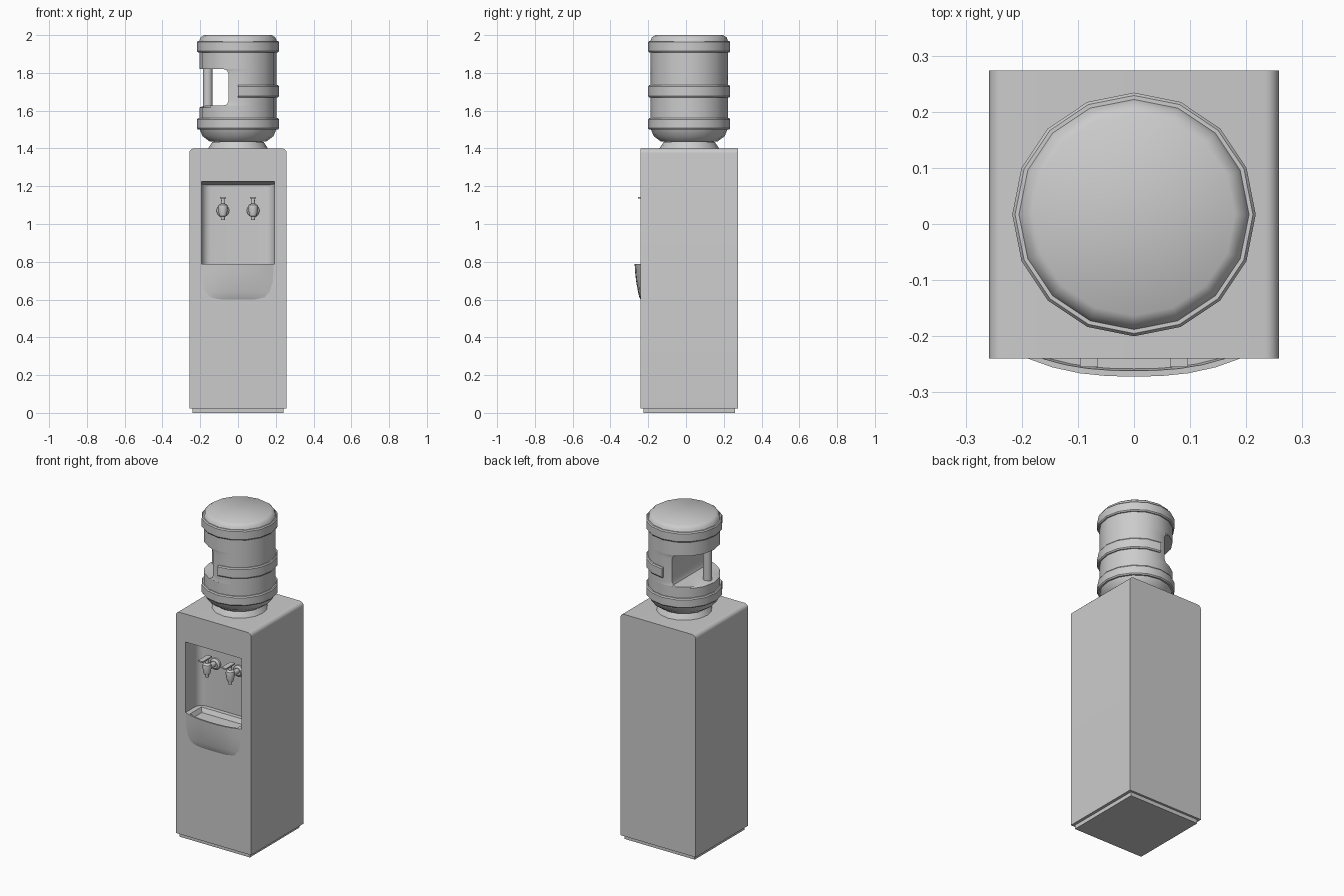
import bpy, bmesh
from math import cos, sin, pi, radians

cube = bpy.data.objects.get("Cube")
if cube:
    bpy.data.objects.remove(cube, do_unlink=True)

grey = bpy.data.materials.new("plain grey")
grey.use_nodes = True
grey.diffuse_color = (0.6, 0.6, 0.6, 1)
for node in grey.node_tree.nodes:
    if node.type == 'BSDF_PRINCIPLED':
        node.inputs["Base Color"].default_value = (0.6, 0.6, 0.6, 1)

FRONT, BACK, HALF = -0.24, 0.274, 0.258
JUG_Y = 0.017
SIDES = 16


def loft(name, sections):
    """Skin a row of closed sections and cap both ends."""
    bm = bmesh.new()
    rings = [[bm.verts.new(p) for p in s] for s in sections]
    n = len(rings[0])
    for a, b in zip(rings, rings[1:]):
        for i in range(n):
            j = (i + 1) % n
            bm.faces.new((a[i], a[j], b[j], b[i]))
    bm.faces.new(rings[0])
    bm.faces.new(rings[-1])
    bmesh.ops.recalc_face_normals(bm, faces=bm.faces)
    mesh = bpy.data.meshes.new(name)
    bm.to_mesh(mesh)
    bm.free()
    mesh.materials.append(grey)
    ob = bpy.data.objects.new(name, mesh)
    bpy.context.collection.objects.link(ob)
    return ob


def activate(ob):
    bpy.ops.object.select_all(action='DESELECT')
    ob.select_set(True)
    bpy.context.view_layer.objects.active = ob


def cut(ob, cutter):
    mod = ob.modifiers.new("cut", 'BOOLEAN')
    mod.operation, mod.object, mod.solver = 'DIFFERENCE', cutter, 'EXACT'
    activate(ob)
    bpy.ops.object.modifier_apply(modifier=mod.name)
    bpy.data.objects.remove(cutter, do_unlink=True)


def smooth(ob, angle=35):
    activate(ob)
    bpy.ops.object.shade_smooth_by_angle(angle=radians(angle))


def circle(r, z, n=SIDES, x=0, y=JUG_Y):
    return [(x + r * cos(2 * pi * i / n), y + r * sin(2 * pi * i / n), z) for i in range(n)]


def lathe(name, profile, n=SIDES, x=0, y=JUG_Y):
    return loft(name, [circle(r, z, n, x, y) for r, z in profile])


def lathe_y(name, profile, x, z, n=12):
    return loft(name, [[(x + rad * cos(2 * pi * i / n), y, z + rad * sin(2 * pi * i / n))
                        for i in range(n)] for rad, y in profile])


def box(name, x0, x1, y0, y1, z0, z1):
    return loft(name, [[(x0, y0, z), (x1, y0, z), (x1, y1, z), (x0, y1, z)] for z in (z0, z1)])


def corner(cx, cy, r, start, steps=5):
    """Quarter circle of points, counter-clockwise from start."""
    return [(cx + r * cos(start + pi / 2 * i / steps), cy + r * sin(start + pi / 2 * i / steps))
            for i in range(steps + 1)]


def bow(half, depth, base, back, z):
    """Shallow bowed front edge closed by a straight back."""
    us = [i / 4 for i in range(-4, 5)]
    edge = [(u * half, base - depth * (1 - abs(u) ** 2.5), z) for u in us]
    return edge + [(half, back, z), (-half, back, z)]


# Cabinet with rounded long top edges
r = 0.025
outline = [(-HALF, 0.024), (HALF, 0.024)]
outline += corner(HALF - r, 1.4 - r, r, 0) + corner(r - HALF, 1.4 - r, r, pi / 2)
cabinet = loft("cabinet", [[(x, y, z) for x, z in outline] for y in (FRONT, BACK)])

# Tap recess with rounded back corners and a sloping ceiling
w, wall, r = 0.193, -0.1, 0.05
plan = [(-w, -0.32), (w, -0.32)]
plan += corner(w - r, wall - r, r, 0) + corner(r - w, wall - r, r, pi / 2)
floor = [(x, y, 0.788) for x, y in plan]
ceiling = [(x, y, 1.226 - (y - FRONT) * 0.14) for x, y in plan]
cut(cabinet, loft("recess_cutter", [floor, ceiling]))

# Bulging drip basin below the recess
levels = [(0.12, 0.003, 0.6), (0.16, 0.009, 0.612), (0.18, 0.016, 0.64),
          (0.192, 0.025, 0.69), (0.194, 0.031, 0.74), (0.194, 0.034, 0.788)]
basin = loft("drip_basin", [bow(w, d, FRONT + 0.002, -0.23, z) for w, d, z in levels])

# Hollow of the drip basin
for part in (cabinet, basin):
    cut(part, loft("hollow_cutter", [bow(0.15, 0.018, FRONT, -0.14, 0.762),
                                     bow(0.168, 0.023, FRONT, -0.12, 0.8)]))
    smooth(part)

# Plinth
box("plinth", -0.242, 0.24, -0.226, 0.26, 0, 0.025)

# Bottle: neck, shoulder, lower rib, grip notch on the right, upper rib and crown
WHOLE = -1
profile = [
    (0.13, 1.41, WHOLE), (0.13, 1.437, WHOLE), (0.15, 1.437, WHOLE), (0.188, 1.465, WHOLE),
    (0.202, 1.5, WHOLE), (0.212, 1.5, WHOLE), (0.217, 1.507, WHOLE), (0.217, 1.553, WHOLE),
    (0.212, 1.56, WHOLE), (0.205, 1.56, WHOLE), (0.205, 1.617, WHOLE),
    (0.205, 1.627, -0.17), (0.205, 1.627, -0.075), (0.205, 1.634, -0.058), (0.205, 1.652, -0.05),
    (0.205, 1.795, -0.05), (0.205, 1.813, -0.058), (0.205, 1.82, -0.075), (0.205, 1.82, WHOLE),
    (0.205, 1.908, WHOLE), (0.212, 1.908, WHOLE), (0.217, 1.915, WHOLE), (0.217, 1.963, WHOLE),
    (0.212, 1.97, WHOLE), (0.205, 1.97, WHOLE), (0.198, 1.988, WHOLE), (0.18, 2.0, WHOLE)]
smooth(loft("bottle", [[(max(x, limit), y, z) for x, y, z in circle(rad, z)]
                       for rad, z, limit in profile]))

# Middle rib around the left half only
rib = []
for rad, z in [(0.2, 1.67), (0.212, 1.67), (0.217, 1.677), (0.217, 1.728), (0.212, 1.735), (0.2, 1.735)]:
    angles = [-pi / 2 + pi * i / 8 for i in range(9)]
    rib.append([(rad * cos(a), JUG_Y + rad * sin(a), z) for a in angles])
smooth(loft("middle_rib", rib))

# Grip post and collar
smooth(lathe("grip_post", [(0.025, 1.6), (0.025, 1.83)], 12, -0.16))
smooth(lathe("collar", [(0.16, 1.395), (0.155, 1.405), (0.135, 1.435), (0.12, 1.435)]))

# Pair of taps
for side, x in (("right", -0.08), ("left", 0.08)):
    y = -0.19
    smooth(lathe_y(side + "_tap_flange", [(0.034, -0.095), (0.034, -0.112), (0.024, -0.122)], x, 1.07))
    smooth(lathe_y(side + "_tap_barrel", [(0.016, -0.11), (0.016, y)], x, 1.075))
    smooth(lathe(side + "_tap_body", [
        (0.01, 1.02), (0.012, 1.04), (0.019, 1.042), (0.027, 1.085),
        (0.024, 1.1), (0.01, 1.108), (0.008, 1.138)], 12, x, y))
    box(side + "_tap_lever", x - 0.016, x + 0.016, -0.255, -0.165, 1.136, 1.144)
